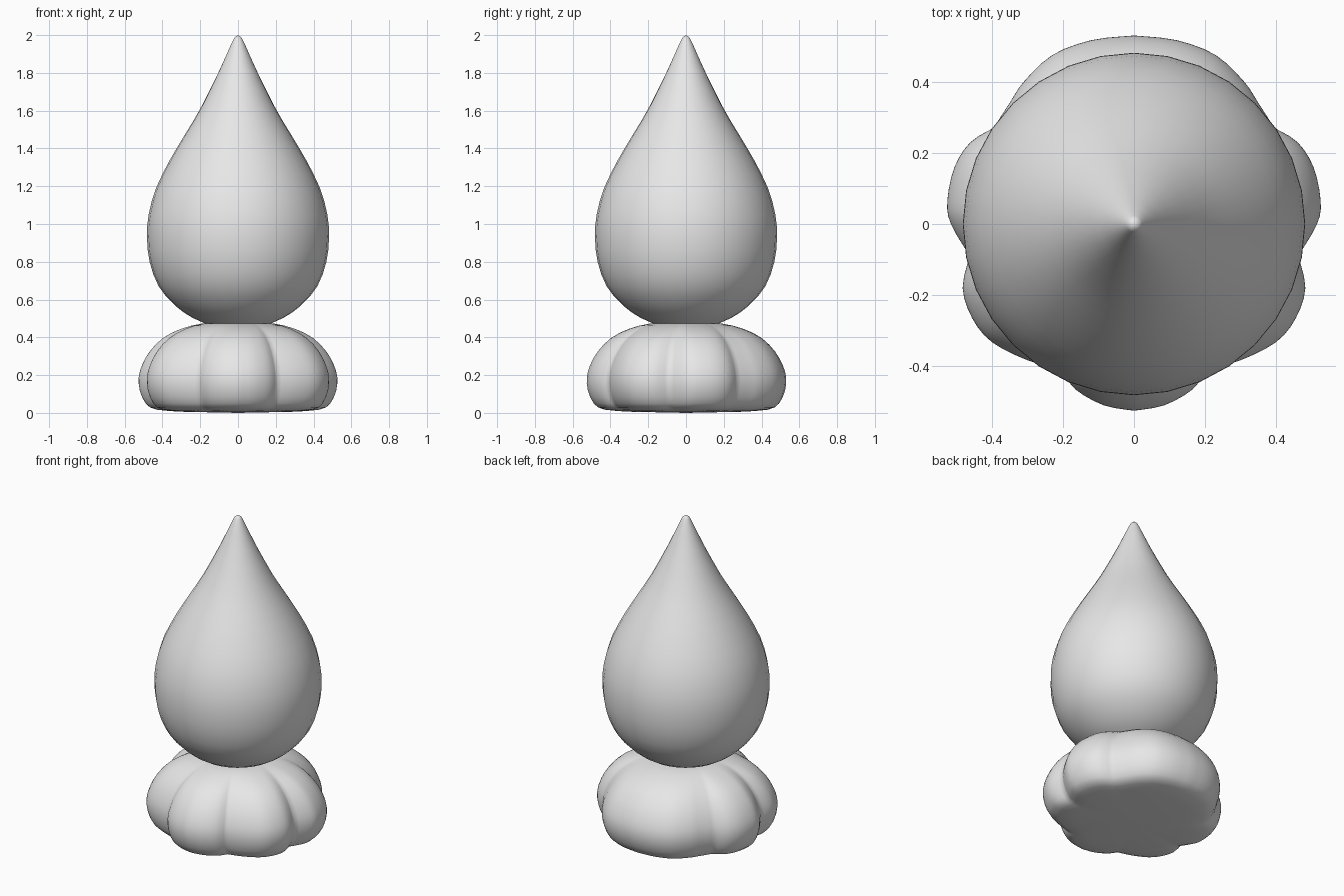
import bpy, bmesh, math

if "Cube" in bpy.data.objects:
    bpy.data.objects.remove(bpy.data.objects["Cube"])

grey = bpy.data.materials.new("plain grey")
grey.diffuse_color = (0.8, 0.8, 0.8, 1)
grey.use_nodes = True
grey.node_tree.nodes["Principled BSDF"].inputs["Base Color"].default_value = grey.diffuse_color


def spline(pts, steps):
    """Catmull-Rom curve through 2D points."""
    p = [pts[0]] + pts + [pts[-1]]
    out = []
    for i in range(1, len(p) - 2):
        for s in range(steps):
            t = s / steps
            out.append(tuple(0.5 * (2 * b + (c - a) * t + (2 * a - 5 * b + 4 * c - d) * t * t
                                    + (3 * b - a - 3 * c + d) * t ** 3)
                             for a, b, c, d in zip(*p[i - 1:i + 3])))
    return out + [pts[-1]]


def loft(name, rings, bottom, top, sharp):
    """Closed skin over rings listed from bottom to top."""
    bm = bmesh.new()
    rows = [[bm.verts.new(v) for v in ring] for ring in rings]
    n = len(rows[0])
    low, high = bm.verts.new((0, 0, bottom)), bm.verts.new((0, 0, top))
    for i in range(n):
        j = (i + 1) % n
        for a, b in zip(rows, rows[1:]):
            bm.faces.new((a[i], a[j], b[j], b[i]))
        bm.faces.new((low, rows[0][j], rows[0][i]))
        bm.faces.new((high, rows[-1][i], rows[-1][j]))
    bmesh.ops.recalc_face_normals(bm, faces=bm.faces[:])
    mesh = bpy.data.meshes.new(name)
    bm.to_mesh(mesh)
    bm.free()
    mesh.materials.append(grey)
    ob = bpy.data.objects.new(name, mesh)
    bpy.context.collection.objects.link(ob)
    bpy.context.view_layer.objects.active = ob
    ob.select_set(True)
    bpy.ops.object.shade_smooth_by_angle(angle=math.radians(sharp))
    ob.select_set(False)


# Teardrop body: turned profile (radius, height)
drop = [(0.12, 0.452), (0.24, 0.503), (0.335, 0.57), (0.42, 0.67), (0.468, 0.80), (0.482, 0.93),
        (0.473, 1.05), (0.434, 1.19), (0.36, 1.34), (0.277, 1.48), (0.2, 1.61), (0.1, 1.81),
        (0.035, 1.955), (0.018, 1.987)]
rings = [[(r * math.cos(k * math.tau / 32), r * math.sin(k * math.tau / 32), z) for k in range(32)]
         for r, z in spline(drop, 2)]
loft("teardrop_body", rings, 0.44, 2.0, 60)

# Paw base: half outline from front to back, one arc per lobe, meeting in creases
lobes = [
    [(0, -0.525), (0.085, -0.51), (0.165, -0.465), (0.205, -0.41)],
    [(0.205, -0.41), (0.30, -0.383), (0.40, -0.332), (0.455, -0.265), (0.482, -0.18), (0.462, -0.09)],
    [(0.462, -0.09), (0.515, 0.0), (0.525, 0.065), (0.505, 0.16), (0.46, 0.23), (0.395, 0.27)],
    [(0.395, 0.27), (0.35, 0.34), (0.31, 0.40), (0.23, 0.475), (0.12, 0.517), (0, 0.53)],
]
half = []
for lobe in lobes:
    half += spline(lobe, 3)[:-1]
half.append((0, 0.53))
outline = half + [(-x, y) for x, y in half[-2:0:-1]]

# Side profile: (share of outline, height); creases fade towards the crown
side = [(0.55, 0.006), (0.82, 0.017), (0.93, 0.05), (0.99, 0.12), (1.0, 0.19), (0.965, 0.255),
        (0.89, 0.325), (0.76, 0.395), (0.58, 0.445), (0.38, 0.472), (0.2, 0.472)]
rings = []
for s, z in spline(side, 2):
    fade = min(1, max(0, (s - 0.3) / 0.4)) if z > 0.2 else 1
    ring = []
    for x, y in outline:
        f = s * (fade + (1 - fade) * 0.51 / math.hypot(x, y))
        ring.append((x * f, y * f, z))
    rings.append(ring)
loft("paw_base", rings, 0.0, 0.465, 75)
